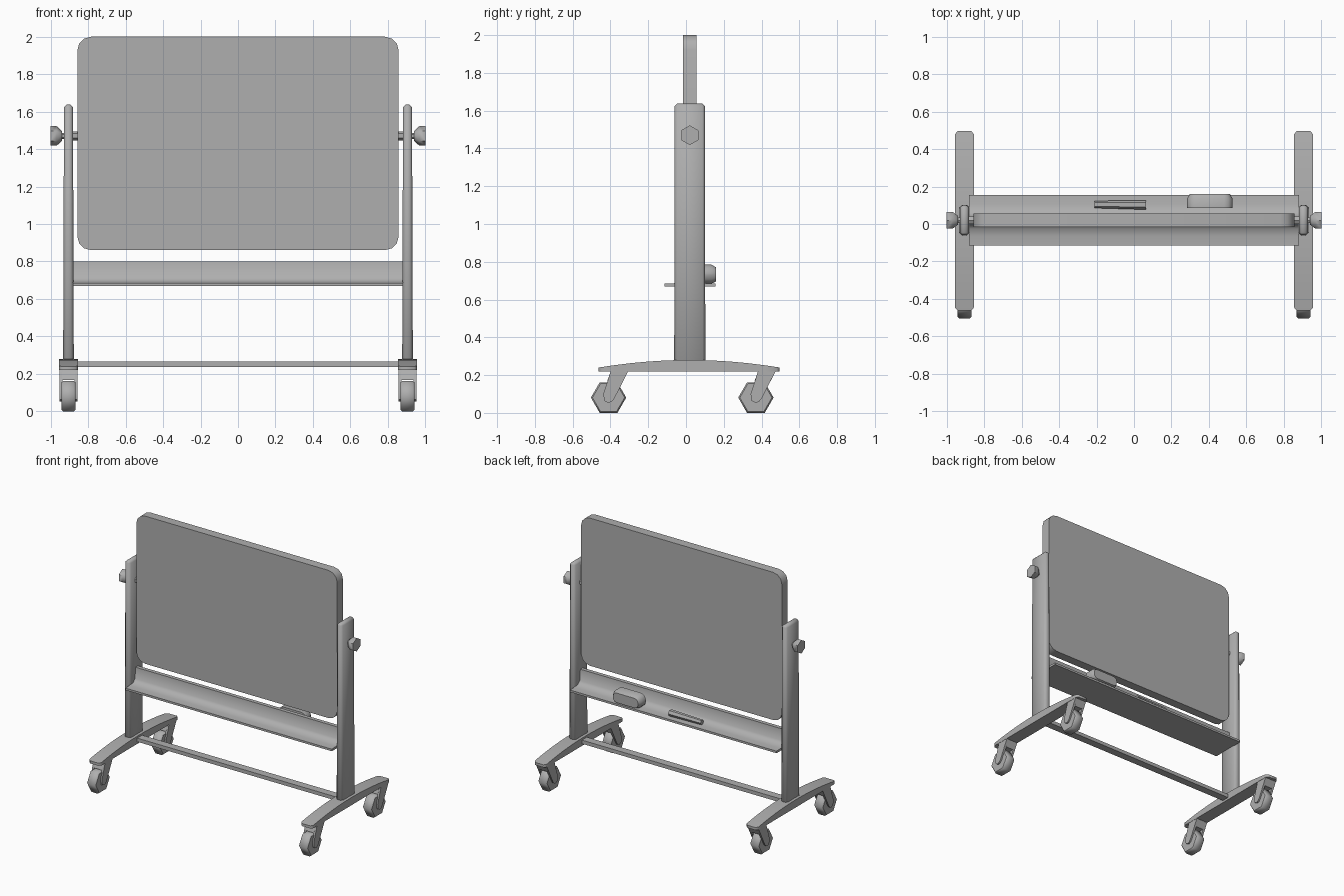
import bpy, bmesh, math
from mathutils import Matrix

if "Cube" in bpy.data.objects:
    bpy.data.objects.remove(bpy.data.objects["Cube"])

CY = 0.02  # centre plane of board and posts
GREY = bpy.data.materials.new("dark_grey")
GREY.diffuse_color = (0.43, 0.43, 0.43, 1)
GREY.use_nodes = True
GREY.node_tree.nodes["Principled BSDF"].inputs["Base Color"].default_value = GREY.diffuse_color


def finish(name, bm, bevel=0):
    """Bevel, smooth shallow edges, and make the object."""
    if bevel:
        bmesh.ops.bevel(bm, geom=bm.edges[:], offset=bevel, segments=1, affect='EDGES')
    bmesh.ops.recalc_face_normals(bm, faces=bm.faces)
    for f in bm.faces:
        f.smooth = True
    for e in bm.edges:
        e.smooth = e.calc_face_angle(0) < math.radians(50)
    me = bpy.data.meshes.new(name)
    bm.to_mesh(me)
    bm.free()
    me.materials.append(GREY)
    ob = bpy.data.objects.new(name, me)
    bpy.context.collection.objects.link(ob)
    return ob


def skin(bm, rings):
    """Join matching rings of vertices and cap both ends."""
    for a, b in zip(rings, rings[1:]):
        for k in range(len(a)):
            n = (k + 1) % len(a)
            bm.faces.new((a[k], a[n], b[n], b[k]))
    bm.faces.new(rings[0])
    bm.faces.new(rings[-1])


def prism(name, pts, axis, lo, hi, bm=None):
    """Extrude a 2D outline along x (y,z points) or y (x,z points)."""
    own = bm is None
    bm = bm or bmesh.new()
    co = (lambda p, d: (d, p[0], p[1])) if axis == 'x' else (lambda p, d: (p[0], d, p[1]))
    skin(bm, [[bm.verts.new(co(p, d)) for p in pts] for d in (lo, hi)])
    return finish(name, bm) if own else bm


def lathe(name, profile, centre, sides=6, turn=0, sx=1, spin=0):
    """Low-poly turned part around the x axis from (x, radius) points."""
    bm = bmesh.new()
    skin(bm, [[bm.verts.new((sx * x, r * math.cos(t), r * math.sin(t)))
               for t in (turn + 2 * math.pi * k / sides for k in range(sides))] for x, r in profile])
    bm.transform(Matrix.Translation(centre) @ Matrix.Rotation(spin, 4, 'Z'))
    return finish(name, bm)


def rounded(x0, x1, z0, z1, r, n):
    """Rounded rectangle outline."""
    pts = []
    for q, (cx, cz) in enumerate(((x1 - r, z1 - r), (x0 + r, z1 - r), (x0 + r, z0 + r), (x1 - r, z0 + r))):
        for k in range(n + 1):
            t = math.pi / 2 * (q + k / n)
            pts.append((cx + r * math.cos(t), cz + r * math.sin(t)))
    return pts


# writing board
prism("board", rounded(-0.858, 0.858, 0.86, 2.0, 0.075, 3), 'y', CY - 0.035, CY + 0.035)

# tray: upright panel flowing into a shelf on both sides
half = [(0.135, 0.668), (0.135, 0.684), (0.085, 0.686), (0.045, 0.694), (0.022, 0.715), (0.015, 0.80)]
tray = [(CY + y, z) for y, z in half] + [(CY - y, z) for y, z in half[::-1]]
prism("tray", tray, 'x', -0.882, 0.882)

# lower cross bar
prism("cross_bar", [(CY - 0.03, 0.237), (CY + 0.03, 0.237), (CY + 0.03, 0.265), (CY - 0.03, 0.265)],
      'x', -0.87, 0.87)

# eraser, narrowing on its outer face
bm = bmesh.new()
rings = []
for y, inset in ((0.085, 0), (0.135, 0), (0.16, 0.015)):
    o = rounded(0.283 + inset, 0.527 - inset, 0.685 + inset * 0.7, 0.785 - inset, 0.046 - inset, 3)
    rings.append([bm.verts.new((x, y, z)) for x, z in o])
skin(bm, rings)
finish("eraser", bm)

# marker pen
lathe("marker", [(-0.137, 0.019), (0.137, 0.025)],
      (-0.073, 0.103, 0.708), 6, 0, 1, math.radians(-0.5))

for s, side in ((-1, "left"), (1, "right")):
    cx = s * 0.905

    # upright post, slightly tapered with chamfered edges
    bm = bmesh.new()
    bmesh.ops.create_cube(bm, size=1)
    for v in bm.verts:
        top = v.co.z > 0
        v.co.x = cx + v.co.x * (0.048 if top else 0.057)
        v.co.y = CY + v.co.y * (0.160 if top else 0.165)
        v.co.z = 1.637 if top else 0.25
    finish(side + "_post", bm, 0.014)

    # pivot knob and axle
    lathe(side + "_knob", [(0.85, 0.024), (0.885, 0.024), (0.885, 0.017), (0.94, 0.017),
                           (0.94, 0.027), (0.968, 0.052), (1.0, 0.052)],
          (0, CY, 1.47), 6, math.pi / 6, s)

    # arched foot with clipped corners
    bm = bmesh.new()
    rows = []
    for t in [-1, -0.965] + [k / 6 for k in range(-5, 6)] + [0.965, 1]:
        w = 0.036 if abs(t) == 1 else 0.051
        y, z = CY - 0.003 + 0.479 * t, 0.28 - 0.04 * t * t
        rows.append([bm.verts.new(c) for c in ((cx - w, y, 0.22), (cx + w, y, 0.22),
                                               (cx + w, y, z), (cx - w, y, z))])
    skin(bm, rows)
    finish(side + "_foot", bm)

    # casters: hexagonal wheel held by a raked fork
    for wy, end in ((-0.41, "front"), (0.37, "back")):
        lathe(f"{side}_{end}_wheel", [(-0.037, 0.085), (-0.028, 0.0935), (0.028, 0.0935), (0.037, 0.085)],
              (cx, wy, 0.081))
        arm = [(wy + y, z) for y, z in ((0.012, 0.222), (0.105, 0.222), (0.03, 0.075), (0.017, 0.06),
                                        (0, 0.053), (-0.022, 0.063), (-0.028, 0.1))]
        bm = prism("", arm, 'x', cx - 0.049, cx - 0.032, bmesh.new())
        prism("", arm, 'x', cx + 0.032, cx + 0.049, bm)
        crown = [(wy + y, z) for y, z in ((0.012, 0.221), (0.104, 0.221), (0.078, 0.168), (-0.007, 0.168))]
        prism("", crown, 'x', cx - 0.035, cx + 0.035, bm)
        finish(f"{side}_{end}_fork", bm)
